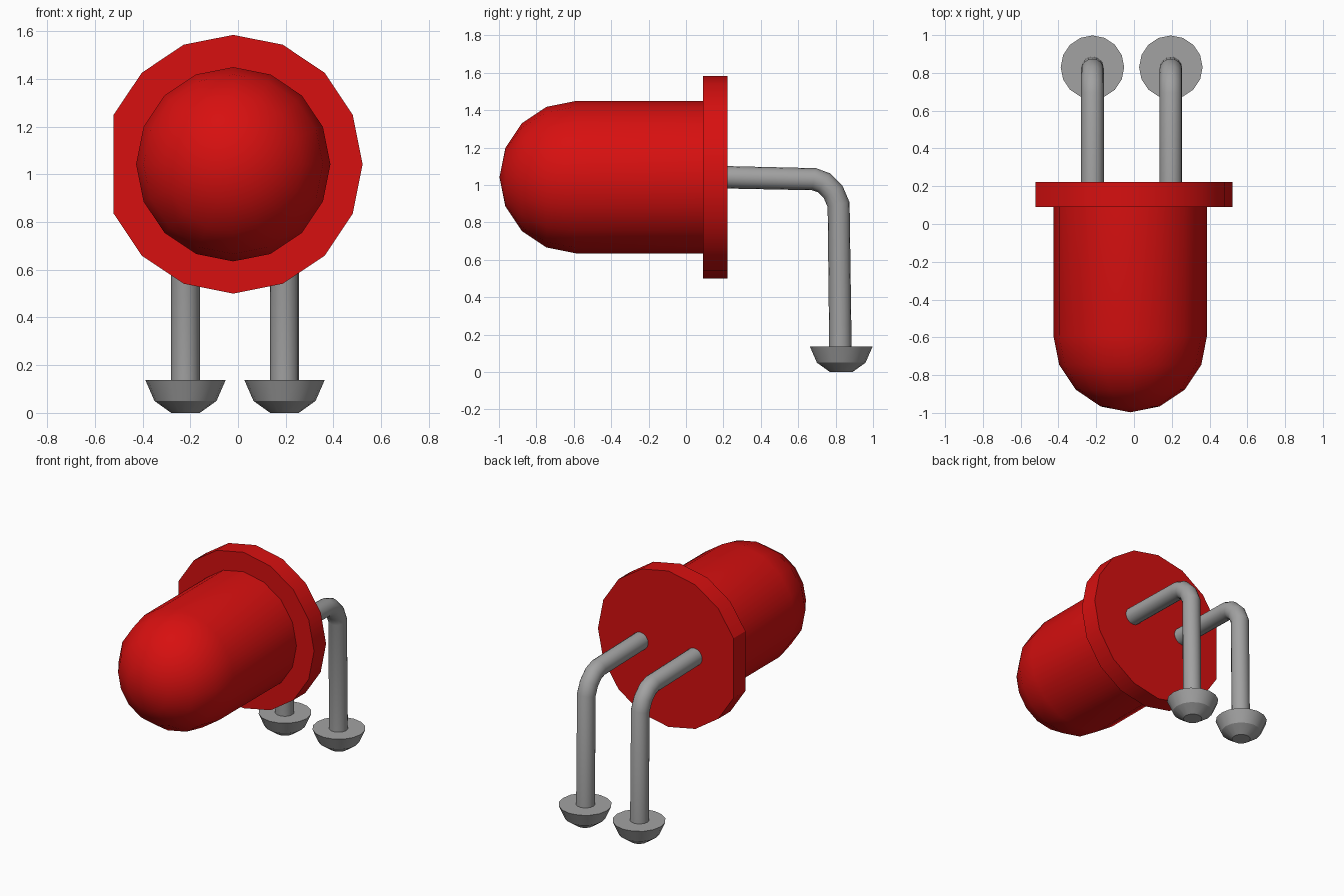
import bpy, bmesh, math
from mathutils import Matrix, Vector

cube = bpy.data.objects.get("Cube")
if cube:
    bpy.data.objects.remove(cube, do_unlink=True)


def material(name, rgb):
    m = bpy.data.materials.new(name)
    m.use_nodes = True
    m.diffuse_color = (*rgb, 1)
    bsdf = next(n for n in m.node_tree.nodes if n.type == 'BSDF_PRINCIPLED')
    bsdf.inputs["Base Color"].default_value = (*rgb, 1)
    return m


RED = material("red plastic", (0.68, 0.005, 0.005))
GREY = material("grey metal", (0.36, 0.36, 0.36))


def smooth(ob):
    bpy.ops.object.select_all(action='DESELECT')
    ob.select_set(True)
    bpy.context.view_layer.objects.active = ob
    bpy.ops.object.shade_smooth_by_angle(angle=math.radians(30))


def lathe(name, profile, mat, location, along_y=False, skip=(), sides=16):
    """Spin (radius, height) points around z, or around y when along_y."""
    bm = bmesh.new()
    rings = []
    for r, h in profile:
        if r == 0:
            rings.append([bm.verts.new((0, 0, h))])
            continue
        steps = [2 * math.pi * i / sides for i in range(sides) if i not in skip]
        rings.append([bm.verts.new((r * math.cos(a), r * math.sin(a), h)) for a in steps])
    for a, b in zip(rings, rings[1:]):
        n = max(len(a), len(b))
        for i in range(n):
            j = (i + 1) % n
            if len(a) == 1:
                bm.faces.new((a[0], b[j], b[i]))
            else:
                bm.faces.new((a[i], a[j], b[j], b[i]))
    for ring in (rings[0], rings[-1]):
        if len(ring) > 2:
            bm.faces.new(ring)
    if along_y:
        bm.transform(Matrix.Rotation(-math.pi / 2, 4, 'X'))
    bmesh.ops.recalc_face_normals(bm, faces=bm.faces)
    me = bpy.data.meshes.new(name)
    bm.to_mesh(me)
    bm.free()
    me.materials.append(mat)
    ob = bpy.data.objects.new(name, me)
    ob.location = location
    bpy.context.collection.objects.link(ob)
    smooth(ob)
    return ob


# Bulb: rounded dome running into a straight barrel
R = 0.407
dome = [(0 if i == 0 else R * math.sin(i * math.pi / 8),
         -0.59 - R * math.cos(i * math.pi / 8)) for i in range(5)]
lathe("bulb", dome + [(R, 0.10)], RED, (-0.02, 0, 1.042), along_y=True)

# Base flange with one flat side, made by leaving out a corner
lathe("flange", [(0.542, 0.09), (0.542, 0.222)], RED, (-0.02, 0, 1.042),
      along_y=True, skip=(8,))

# Bent wire legs, each ending in a solder foot
PATH = [(0.18, 1.042), (0.685, 1.031), (0.737, 1.012), (0.787, 0.962),
        (0.816, 0.895), (0.826, 0.10)]
for side, x in (("right", -0.22), ("left", 0.195)):
    cu = bpy.data.curves.new(side + "_leg", 'CURVE')
    cu.dimensions = '3D'
    cu.bevel_depth = 0.06
    cu.bevel_resolution = 6
    cu.use_fill_caps = True
    sp = cu.splines.new('POLY')
    sp.points.add(len(PATH) - 1)
    for p, (y, z) in zip(sp.points, PATH):
        p.co = (x, y, z, 1)
    cu.materials.append(GREY)
    leg = bpy.data.objects.new(side + "_leg", cu)
    bpy.context.collection.objects.link(leg)
    bpy.ops.object.select_all(action='DESELECT')
    leg.select_set(True)
    bpy.context.view_layer.objects.active = leg
    bpy.ops.object.convert(target='MESH')
    smooth(bpy.context.view_layer.objects.active)

    lathe(side + "_foot", [(0.06, 0), (0.13, 0.05), (0.168, 0.137)], GREY,
          (x, 0.83, 0))
